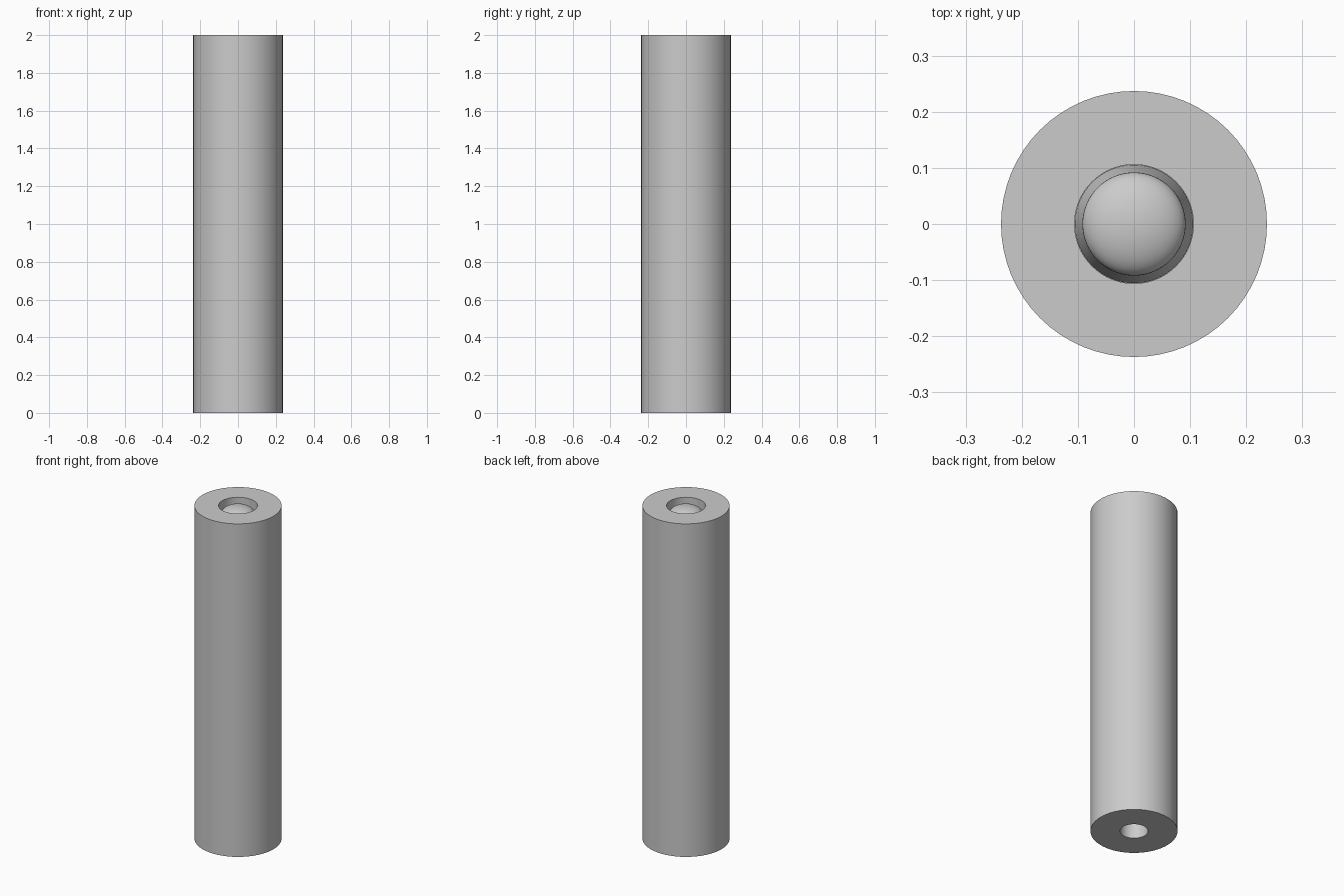
import bpy, bmesh, math

cube = bpy.data.objects.get("Cube")
if cube:
    bpy.data.objects.remove(cube, do_unlink=True)

grey = bpy.data.materials.new("plain grey")
grey.use_nodes = True
colour = (0.6, 0.6, 0.6, 1)
grey.diffuse_color = colour
grey.node_tree.nodes["Principled BSDF"].inputs["Base Color"].default_value = colour


def lathe(name, profile, steps=64):
    """Spin a radius/height profile around the z axis."""
    bm = bmesh.new()
    verts = [bm.verts.new((r, 0, z)) for r, z in profile]
    edges = [bm.edges.new(pair) for pair in zip(verts, verts[1:])]
    bmesh.ops.spin(bm, geom=verts + edges, cent=(0, 0, 0), axis=(0, 0, 1),
                   angle=math.tau, steps=steps, use_duplicate=False)
    bmesh.ops.remove_doubles(bm, verts=bm.verts, dist=1e-5)
    bmesh.ops.recalc_face_normals(bm, faces=bm.faces)
    mesh = bpy.data.meshes.new(name)
    bm.to_mesh(mesh)
    bm.free()
    mesh.materials.append(grey)
    obj = bpy.data.objects.new(name, mesh)
    bpy.context.collection.objects.link(obj)
    bpy.ops.object.select_all(action="DESELECT")
    obj.select_set(True)
    bpy.context.view_layer.objects.active = obj
    bpy.ops.object.shade_smooth_by_angle(angle=math.radians(35))
    return obj


# Thick tube with a stepped bore, wide above and narrow below
OUTER, MOUTH, BORE = 0.237, 0.106, 0.076
lathe("tube", [(BORE, 0), (OUTER, 0), (OUTER, 2), (MOUTH, 2),
               (MOUTH, 1.75), (BORE, 1.75), (BORE, 0)])

# Rounded plunger seated in the mouth: dome, short neck and flared skirt
HEAD, RISE, RIM = 0.092, 0.045, 1.95
dome = []
for i in range(13):
    a = math.pi / 2 * i / 12
    dome.append((HEAD * math.sin(a), RIM + RISE * math.cos(a)))
dome[0] = (0, RIM + RISE)
lathe("plunger", dome + [(HEAD, 1.92), (MOUTH - 0.0005, 1.88),
                         (MOUTH - 0.0005, 1.76), (0, 1.76)])
